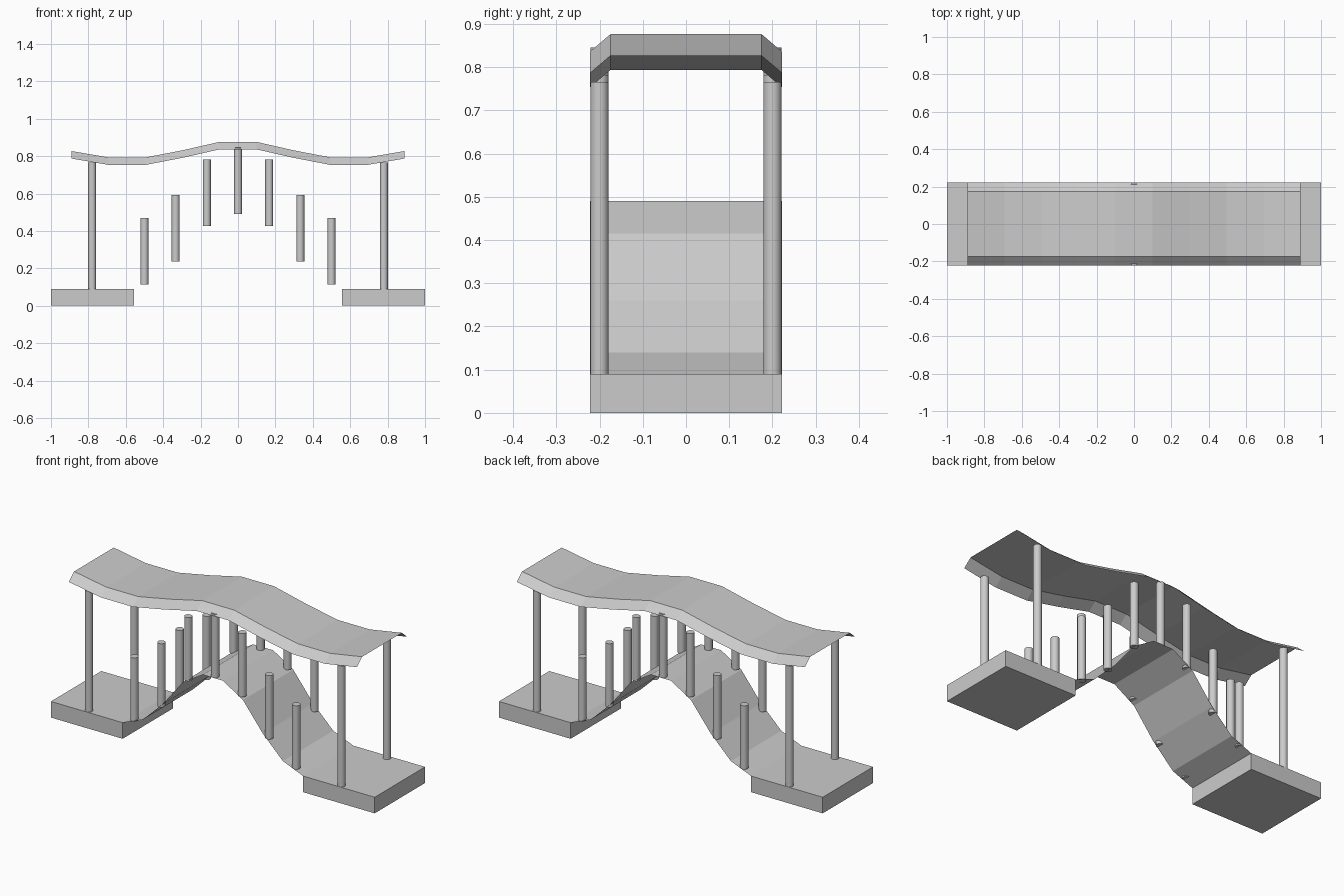
import bpy, bmesh

if "Cube" in bpy.data.objects:
    bpy.data.objects.remove(bpy.data.objects["Cube"])


def make_object(name, bm):
    mesh = bpy.data.meshes.new(name)
    bm.to_mesh(mesh)
    bm.free()
    obj = bpy.data.objects.new(name, mesh)
    bpy.context.collection.objects.link(obj)
    return obj


def mirrored(half):
    return [(-x, z) for x, z in reversed(half)] + half


def sheet(name, path, section):
    """Sweep a (y, dz) cross-section along an (x, z) path as a thin sheet."""
    bm = bmesh.new()
    rows = [[bm.verts.new((x, y, z + dz)) for y, dz in section] for x, z in path]
    for a, b in zip(rows, rows[1:]):
        for i in range(len(section) - 1):
            bm.faces.new((a[i], b[i], b[i + 1], a[i + 1]))
    return make_object(name, bm)


def box(name, x0, x1, y, z1):
    bm = bmesh.new()
    bmesh.ops.create_cube(bm, size=1)
    bmesh.ops.scale(bm, vec=(x1 - x0, 2 * y, z1), verts=bm.verts)
    bmesh.ops.translate(bm, vec=((x0 + x1) / 2, 0, z1 / 2), verts=bm.verts)
    return make_object(name, bm)


def post(name, x, y, z0, z1, r=0.021):
    bpy.ops.mesh.primitive_cylinder_add(vertices=16, radius=r, depth=z1 - z0,
                                        location=(x, y, (z0 + z1) / 2))
    bpy.context.object.name = name
    bpy.ops.object.shade_smooth_by_angle()


def height_at(path, x):
    for (xa, za), (xb, zb) in zip(path, path[1:]):
        if xa <= x <= xb:
            return za + (zb - za) * (x - xa) / (xb - xa)


# Abutment blocks at both ends
box("left_abutment", -1, -0.557, 0.222, 0.09)
box("right_abutment", 0.557, 1, 0.222, 0.09)

# Arched walkway between the abutments
deck = mirrored([(0.062, 0.49), (0.186, 0.415), (0.309, 0.26), (0.433, 0.14), (0.557, 0.09)])
sheet("arched_deck", deck, [(-0.222, 0), (0.222, 0)])

# Wavy roof with sloping eaves
roof = mirrored([(0.099, 0.876), (0.297, 0.831), (0.494, 0.793), (0.692, 0.793), (0.89, 0.827)])
sheet("wavy_roof", roof, [(-0.222, -0.04), (-0.175, 0), (0.175, 0), (0.222, -0.04)])

# Roof posts and railing posts along both sides
for y in (-0.2, 0.2):
    for x in (-0.78, 0.78):
        post("roof_post", x, y, 0.09, 0.765)
    for i in range(-3, 4):
        z = height_at(deck, i / 6)
        post("railing_post", i / 6, y, z, z + 0.355)
